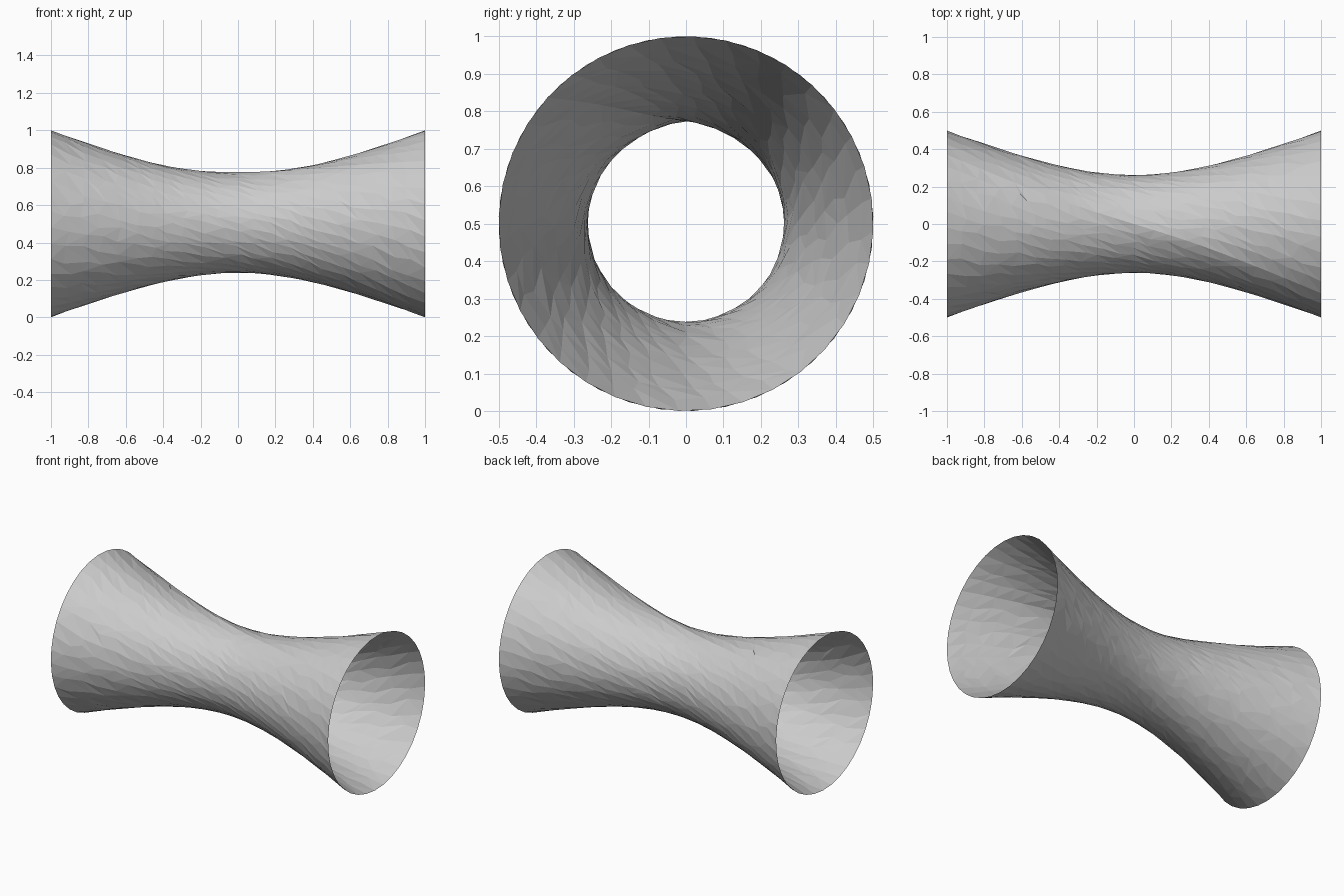
import bpy, bmesh, math, random

if "Cube" in bpy.data.objects:
    bpy.data.objects.remove(bpy.data.objects["Cube"])

random.seed(4)
SIDES, RINGS = 36, 22
WAIST, END, CENTRE_Z = 0.262, 0.5, 0.5


def surface_point(x, d):
    """Point on the waisted tube; d is the angle from the slanted ridge on top."""
    r = math.sqrt(WAIST ** 2 + (END ** 2 - WAIST ** 2) * x * x)
    # slight peak along the ridge, fading towards the rims
    away = abs((d + math.pi) % (2 * math.pi) - math.pi)
    r += 0.014 * max(0.0, 1 - away / 0.4) * (1 - x * x)
    a = d + math.atan(1.1 * x)
    return (x, -r * math.sin(a), CENTRE_Z + r * math.cos(a))


# Open tube, with uneven interior vertices for the irregular facets
bm = bmesh.new()
rings = []
for i in range(RINGS + 1):
    ring = []
    for j in range(SIDES):
        x = -1 + 2 * i / RINGS
        d = 2 * math.pi * j / SIDES
        if 0 < i < RINGS:
            x += random.uniform(-0.025, 0.025)
            if j:
                d += random.uniform(-0.045, 0.045)
        ring.append(bm.verts.new(surface_point(x, d)))
    rings.append(ring)

# Triangulated skin with mixed diagonals
for lower, upper in zip(rings, rings[1:]):
    for j in range(SIDES):
        k = (j + 1) % SIDES
        a, b, c, d = lower[j], upper[j], upper[k], lower[k]
        if random.random() < 0.75:
            tris = ((a, b, c), (a, c, d))
        else:
            tris = ((a, b, d), (b, c, d))
        for t in tris:
            bm.faces.new(t)

# Make the skin face outwards
bm.normal_update()
f = bm.faces[:][0]
mid = f.calc_center_median()
if f.normal.y * mid.y + f.normal.z * (mid.z - CENTRE_Z) < 0:
    bmesh.ops.reverse_faces(bm, faces=bm.faces[:])

mesh = bpy.data.meshes.new("waisted_tube")
bm.to_mesh(mesh)
bm.free()
bpy.context.collection.objects.link(bpy.data.objects.new("waisted_tube", mesh))
